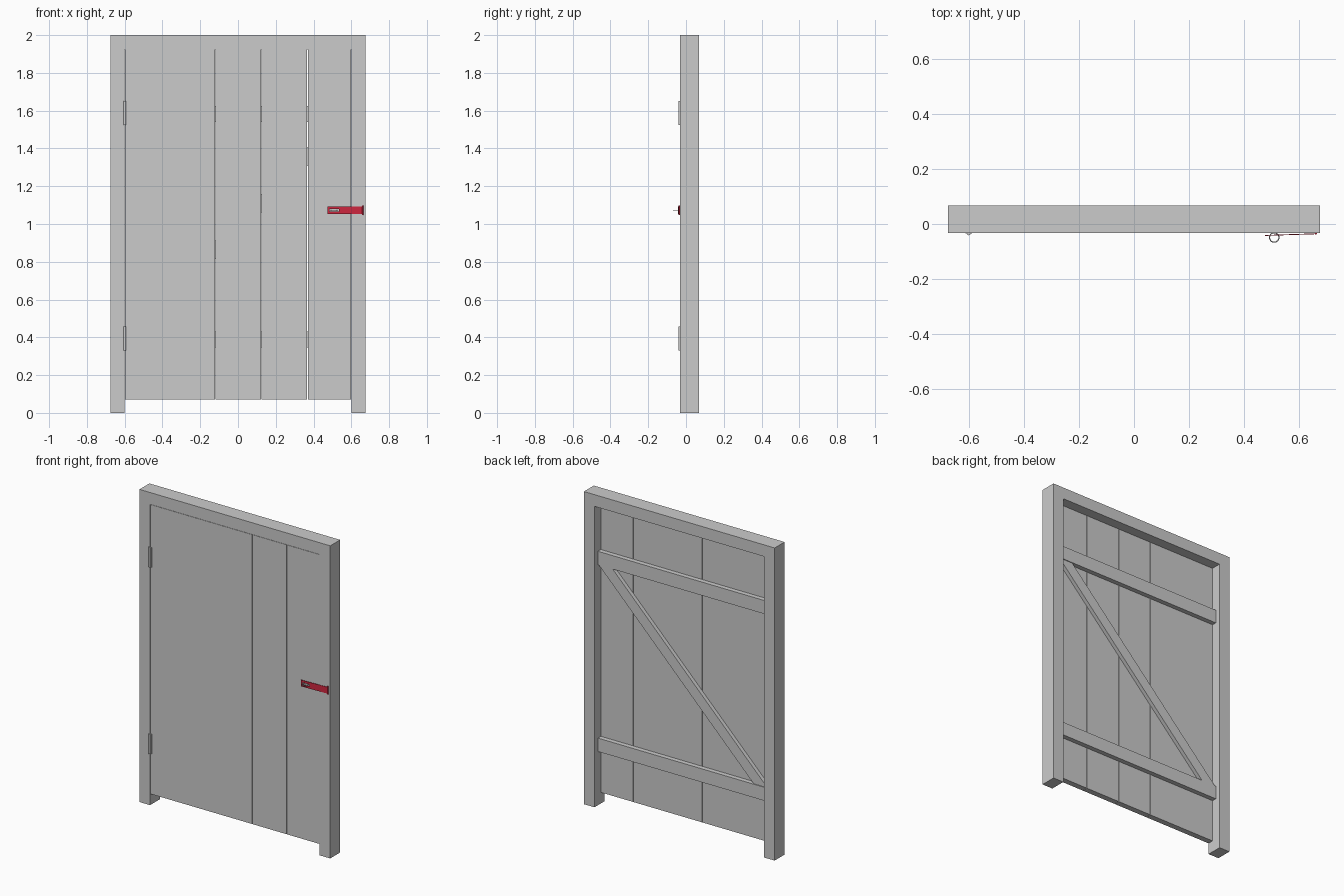
import bpy, bmesh, math
from mathutils import Vector

if "Cube" in bpy.data.objects:
    bpy.data.objects.remove(bpy.data.objects["Cube"])

FRONT, BACK = -0.032, 0.068
DOOR_BACK = 0.006


def prism(name, pts, y0, y1):
    """Extrude an (x, z) outline from y0 to y1."""
    bm = bmesh.new()
    face = bm.faces.new([bm.verts.new((x, y0, z)) for x, z in pts])
    ext = bmesh.ops.extrude_face_region(bm, geom=[face])
    moved = [v for v in ext["geom"] if isinstance(v, bmesh.types.BMVert)]
    bmesh.ops.translate(bm, verts=moved, vec=(0, y1 - y0, 0))
    return finish(name, bm)


def finish(name, bm):
    bmesh.ops.recalc_face_normals(bm, faces=bm.faces)
    mesh = bpy.data.meshes.new(name)
    bm.to_mesh(mesh)
    bm.free()
    ob = bpy.data.objects.new(name, mesh)
    bpy.context.collection.objects.link(ob)
    return ob


def box(name, x0, x1, y0, y1, z0, z1):
    return prism(name, [(x0, z0), (x1, z0), (x1, z1), (x0, z1)], y0, y1)


def barrel(name, x, y, z0, z1, r):
    bpy.ops.mesh.primitive_cylinder_add(vertices=16, radius=r, depth=z1 - z0,
                                        location=(x, y, (z0 + z1) / 2))
    ob = bpy.context.object
    ob.name = name
    bpy.ops.object.shade_smooth_by_angle()
    return ob


# Door frame: one arch-shaped outline
prism("door_frame", [(-0.675, 0), (-0.6, 0), (-0.6, 1.925), (0.6, 1.925),
                     (0.6, 0), (0.675, 0), (0.675, 2), (-0.675, 2)], FRONT, BACK)

# Planks with narrow gaps
edges = [-0.6, -0.12, 0.123, 0.368, 0.6]
for a, b in zip(edges, edges[1:]):
    box("plank", a + 0.0015, b - 0.0015, FRONT + 0.001, DOOR_BACK, 0.072, 1.923)

# Battens and diagonal brace on the back
for z in (0.345, 1.54):
    box("batten", -0.598, 0.598, DOOR_BACK, DOOR_BACK + 0.03, z, z + 0.086)
prism("diagonal_brace", [(-0.598, 0.431), (-0.5, 0.431), (0.598, 1.54), (0.5, 1.54)],
      DOOR_BACK, DOOR_BACK + 0.025)

# Hinges: barrel with slim leaves
for z in (0.33, 1.525):
    barrel("hinge_barrel", -0.6, -0.034, z, z + 0.127, 0.007)
    box("hinge_leaf", -0.612, -0.588, FRONT - 0.003, FRONT, z, z + 0.127)

# Hasp: slotted plate, slightly tilted away from the door
red = bpy.data.materials.new("red_paint")
red.diffuse_color = (0.62, 0.02, 0.05, 1)
red.use_nodes = True
red.node_tree.nodes["Principled BSDF"].inputs["Base Color"].default_value = red.diffuse_color


def hasp_point(x, z):
    return (x, -0.0355 - (0.66 - x) * 0.033, z)


bm = bmesh.new()
rects = [(0.475, 0.66, 1.052, 1.093), (0.485, 0.535, 1.066, 1.079)]
outer, inner = [[bm.verts.new(hasp_point(x, z)) for x, z in
                 ((a, c), (b, c), (b, d), (a, d))] for a, b, c, d in rects]
for i in range(4):
    j = (i + 1) % 4
    bm.faces.new((outer[i], outer[j], inner[j], inner[i]))
hasp = finish("hasp_plate", bm)
mod = hasp.modifiers.new("thickness", "SOLIDIFY")
mod.thickness, mod.offset = 0.003, 0
pin = barrel("hasp_pin", 0.66, -0.0345, 1.047, 1.099, 0.004)
for ob in (hasp, pin):
    ob.data.materials.append(red)

# Staple ring passing through the hasp slot
bpy.ops.mesh.primitive_torus_add(major_segments=32, minor_segments=8, major_radius=0.017,
                                 minor_radius=0.002, location=(0.509, -0.049, 1.0725))
bpy.context.object.name = "staple_ring"
bpy.ops.object.shade_smooth_by_angle()
